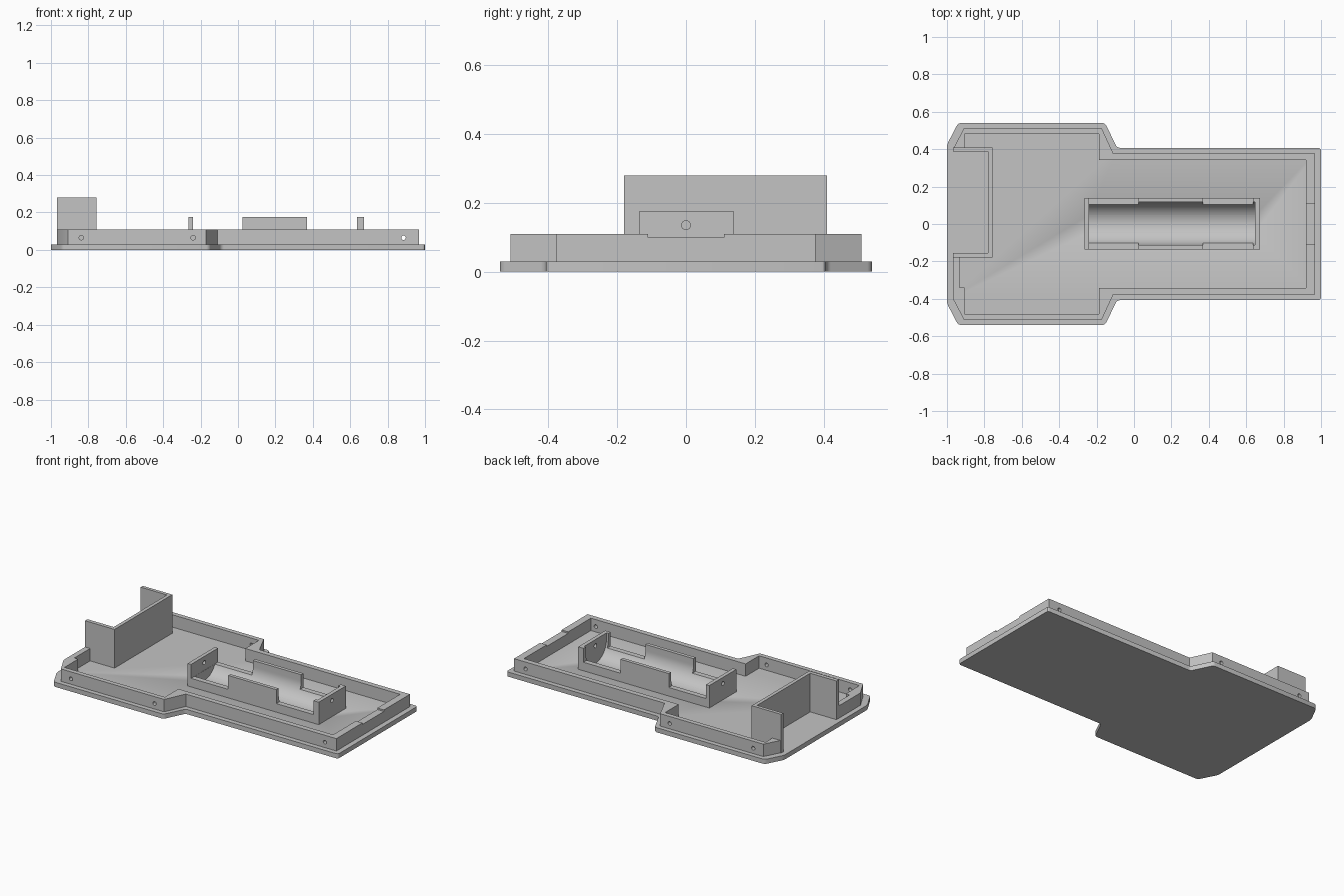
import bpy, bmesh, math
from mathutils import Vector

old = bpy.data.objects.get("Cube")
if old:
    bpy.data.objects.remove(old, do_unlink=True)

grey = bpy.data.materials.new("plain grey")
grey.use_nodes = True
COLOUR = (0.55, 0.55, 0.55, 1)
grey.diffuse_color = COLOUR
grey.node_tree.nodes["Principled BSDF"].inputs["Base Color"].default_value = COLOUR


def prism(name, points, axis, low, high, bevel=0):
    """Extrude a 2D outline along x, y or z."""
    place = {"x": lambda a, b: (low, a, b),
             "y": lambda a, b: (a, low, b),
             "z": lambda a, b: (a, b, low)}[axis]
    step = Vector([(high - low) * (axis == k) for k in "xyz"])
    bm = bmesh.new()
    face = bm.faces.new([bm.verts.new(place(*p)) for p in points])
    top = bmesh.ops.extrude_face_region(bm, geom=[face])["geom"]
    bmesh.ops.translate(bm, verts=[g for g in top if isinstance(g, bmesh.types.BMVert)], vec=step)
    if bevel:
        sides = [e for e in bm.edges
                 if abs((e.verts[0].co - e.verts[1].co).normalized().dot(step.normalized())) > 0.99]
        bmesh.ops.bevel(bm, geom=sides, offset=bevel, segments=3, profile=0.5, affect="EDGES")
    bmesh.ops.recalc_face_normals(bm, faces=bm.faces)
    mesh = bpy.data.meshes.new(name)
    bm.to_mesh(mesh)
    bm.free()
    obj = bpy.data.objects.new(name, mesh)
    bpy.context.collection.objects.link(obj)
    mesh.materials.append(grey)
    return obj


def rect(a0, a1, b0, b1):
    return [(a0, b0), (a1, b0), (a1, b1), (a0, b1)]


def arc(ca, cb, r, start, end, n):
    angles = [math.radians(start + (end - start) * i / n) for i in range(n + 1)]
    return [(ca + r * math.cos(t), cb + r * math.sin(t)) for t in angles]


def circle(ca, cb, r, n=24):
    return arc(ca, cb, r, 0, 360, n)[:-1]


def mirrored(half):
    """Close an outline given by its +y half."""
    return half + [(x, -y) for x, y in reversed(half)]


def cut(obj, *cutters):
    bpy.context.view_layer.objects.active = obj
    for c in cutters:
        mod = obj.modifiers.new("cut", "BOOLEAN")
        mod.operation = "DIFFERENCE"
        mod.solver = "EXACT"
        mod.object = c
        bpy.ops.object.modifier_apply(modifier=mod.name)


FLOOR, RIM, TOP = 0.03, 0.11, 0.175

# Base plate with softened corners
base = prism("base_plate", mirrored([(-1, 0.425), (-0.94, 0.54), (-0.155, 0.54),
                                     (-0.09, 0.407), (1, 0.407)]), "z", 0, FLOOR, bevel=0.015)

# Rim wall, open where the bracket stands
rim = prism("rim_wall", mirrored([(-0.968, 0.40), (-0.91, 0.51), (-0.172, 0.51),
                                  (-0.11, 0.376), (0.967, 0.376)]), "z", FLOOR, RIM)
cavity = prism("cavity_cutter", [
    (-1.1, 0.41), (-0.905, 0.41), (-0.905, 0.48), (-0.187, 0.48), (-0.187, 0.342),
    (0.92, 0.342), (0.92, -0.342), (-0.187, -0.342), (-0.187, -0.48), (-0.905, -0.48),
    (-0.905, -0.34), (-0.932, -0.34), (-0.932, -0.18), (-1.1, -0.18)], "z", -0.1, 0.3)
notch = prism("notch_cutter", rect(0.85, 1.1, -0.11, 0.11), "z", 0.1, 0.2)
screws = [prism("screw_cutter", circle(x, 0.065, 0.012), "y", -0.7, 0.7)
          for x in (-0.838, -0.24, 0.885)]
cut(rim, cavity, notch, *screws)

# Tall bracket, open towards the short end
bracket = prism("end_bracket", [
    (-0.968, -0.18), (-0.757, -0.18), (-0.757, 0.41), (-0.968, 0.41),
    (-0.968, 0.388), (-0.78, 0.388), (-0.78, -0.155), (-0.968, -0.155)], "z", FLOOR, 0.28)

# Cradle with raised ends and raised middle grips
LOW = 0.085
cradle = prism("cradle", [
    (-0.265, FLOOR), (0.673, FLOOR), (0.673, TOP), (0.635, TOP), (0.635, LOW),
    (0.37, LOW), (0.37, TOP), (0.025, TOP), (0.025, LOW), (-0.241, LOW),
    (-0.241, TOP), (-0.265, TOP)], "y", -0.136, 0.14)
trough = prism("trough_cutter", arc(0.002, 0.135, 0.115, 180, 360, 32)
               + [(0.117, 0.3), (-0.113, 0.3)], "x", -0.24, 0.648)
wire = prism("wire_cutter", circle(0, 0.135, 0.013), "x", -0.5, 0.9)
cut(cradle, trough, wire)
cut(base, trough)

# Remove cutters and shade the curved faces smoothly
for c in (cavity, notch, trough, wire, *screws):
    bpy.data.objects.remove(c, do_unlink=True)
for obj in (base, rim, cradle):
    bpy.ops.object.select_all(action="DESELECT")
    obj.select_set(True)
    bpy.context.view_layer.objects.active = obj
    bpy.ops.object.shade_smooth_by_angle(angle=math.radians(30))
